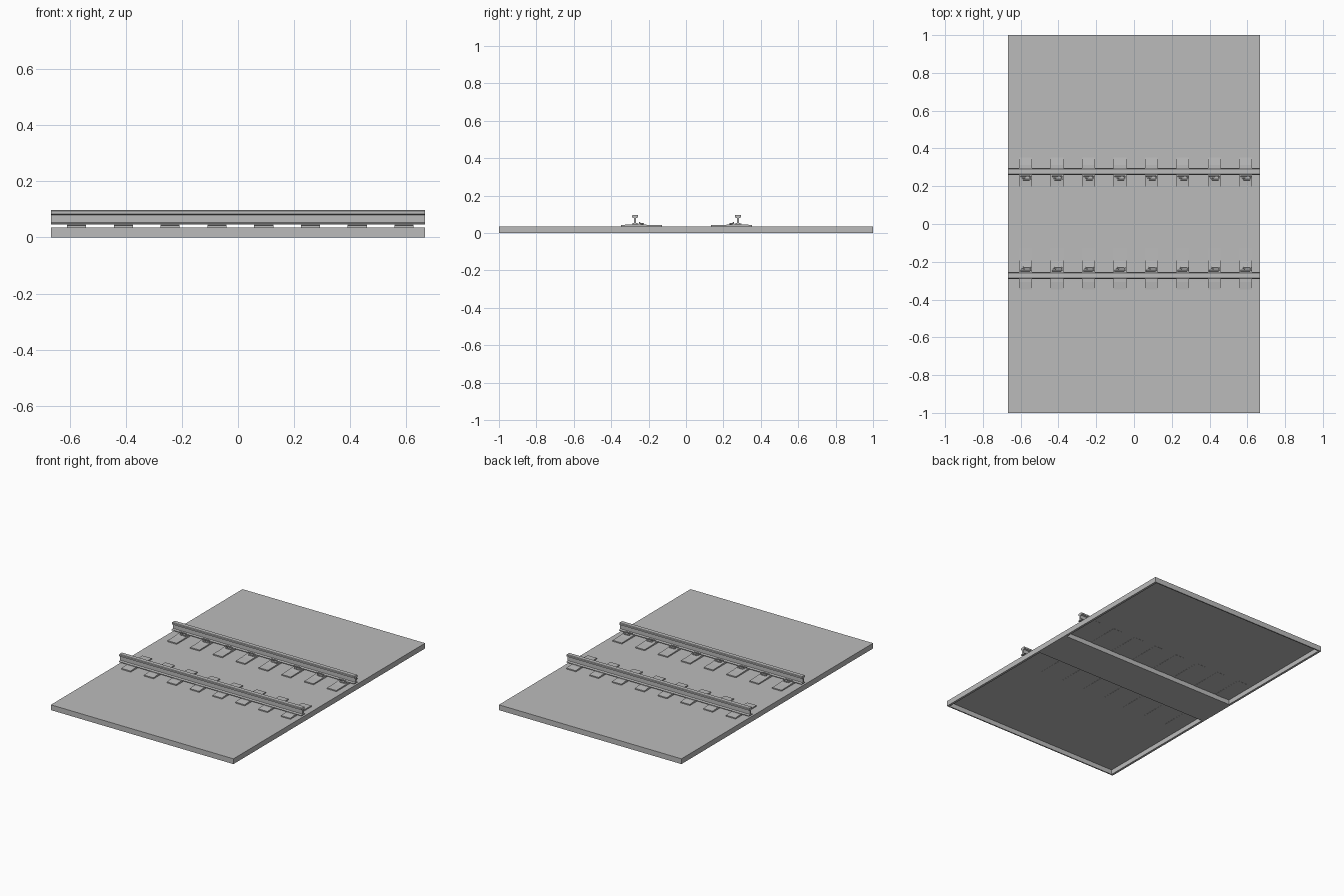
import bpy
import bmesh
from mathutils import Vector

cube = bpy.data.objects.get("Cube")
if cube:
    bpy.data.objects.remove(cube, do_unlink=True)

# One plain grey for everything
grey = bpy.data.materials.new("plain grey")
grey.use_nodes = True
COLOUR = (0.5, 0.5, 0.5, 1)
grey.diffuse_color = COLOUR
grey.node_tree.nodes["Principled BSDF"].inputs["Base Color"].default_value = COLOUR

MID_Y = 0.003       # track centre line
GAUGE = 0.275       # centre line to rail
DECK_TOP = 0.035
PLATE_XS = [-0.575 + i / 6 for i in range(8)]


def add_object(name, data):
    obj = bpy.data.objects.new(name, data)
    bpy.context.collection.objects.link(obj)
    data.materials.append(grey)
    return obj


def box(name, low, high):
    bm = bmesh.new()
    bmesh.ops.create_cube(bm, size=1)
    low, high = Vector(low), Vector(high)
    for v in bm.verts:
        v.co = (low + high) / 2 + v.co * (high - low)
    mesh = bpy.data.meshes.new(name)
    bm.to_mesh(mesh)
    bm.free()
    return add_object(name, mesh)


def extrude_along_x(name, profile, x0, x1):
    """Sweep a closed (y, z) outline from x0 to x1."""
    bm = bmesh.new()
    face = bm.faces.new([bm.verts.new((x0, y, z)) for y, z in profile])
    swept = bmesh.ops.extrude_face_region(bm, geom=[face])["geom"]
    moved = [g for g in swept if isinstance(g, bmesh.types.BMVert)]
    bmesh.ops.translate(bm, verts=moved, vec=(x1 - x0, 0, 0))
    bmesh.ops.recalc_face_normals(bm, faces=bm.faces)
    mesh = bpy.data.meshes.new(name)
    bm.to_mesh(mesh)
    bm.free()
    return add_object(name, mesh)


# Centre slab, solid down to the ground
box("centre_slab", (-0.652, MID_Y - 0.13, 0), (0.652, MID_Y + 0.13, DECK_TOP))

# Outer decks, thin on top and open below, with rims round the edge
for side, word in ((1, "back"), (-1, "front")):
    inner = MID_Y + side * 0.13
    y0, y1 = sorted((inner, side * 0.995))
    box(word + "_deck", (-0.652, y0, 0.031), (0.652, y1, DECK_TOP))
    y0, y1 = sorted((side * 0.992, side))
    box(word + "_rim", (-0.652, y0, 0), (0.652, y1, DECK_TOP))
for side, word in ((1, "left"), (-1, "right")):
    x0, x1 = sorted((side * 0.652, side * 0.667))
    box(word + "_rim", (x0, -1, 0), (x1, 1, DECK_TOP))

# Half outline of a rail, from foot to head: (half width, height)
RAIL = [(0.018, 0.046), (0.018, 0.050), (0.006, 0.054), (0.006, 0.080),
        (0.016, 0.084), (0.016, 0.094), (0.013, 0.097)]
# Sole plate outline: (distance from track centre, height)
PLATE = [(0.13, 0.030), (0.35, 0.030), (0.35, 0.042), (0.31, 0.046),
         (0.24, 0.046), (0.20, 0.043), (0.13, 0.042)]
# Spring clip path in plan: (along rail, distance from rail towards centre)
CLIP = [(-0.027, 0.024), (0.020, 0.024), (0.027, 0.030), (0.027, 0.038),
        (0.020, 0.043), (-0.010, 0.043), (-0.016, 0.036), (-0.004, 0.033)]

for side, word in ((1, "back"), (-1, "front")):
    rail_y = MID_Y + side * GAUGE

    # Rail
    outline = RAIL + [(-w, z) for w, z in reversed(RAIL)]
    extrude_along_x(word + "_rail", [(rail_y + w, z) for w, z in outline],
                    -0.667, 0.667)

    # Sole plates
    plate = [(MID_Y + side * y, z) for y, z in PLATE]
    for i, x in enumerate(PLATE_XS):
        extrude_along_x(f"{word}_sole_plate_{i + 1}", plate, x - 0.034, x + 0.034)

    # Spring clips on the inner side of the rail
    curve = bpy.data.curves.new(word + "_spring_clips", "CURVE")
    curve.dimensions = "3D"
    curve.bevel_depth = 0.004
    curve.bevel_resolution = 1
    curve.use_fill_caps = True
    for x in PLATE_XS:
        spline = curve.splines.new("POLY")
        spline.points.add(len(CLIP) - 1)
        for point, (along, away) in zip(spline.points, CLIP):
            height = 0.054 if away < 0.03 else 0.050
            point.co = (x + along, rail_y - side * away, height, 1)
        spline.use_smooth = False
    add_object(word + "_spring_clips", curve)
